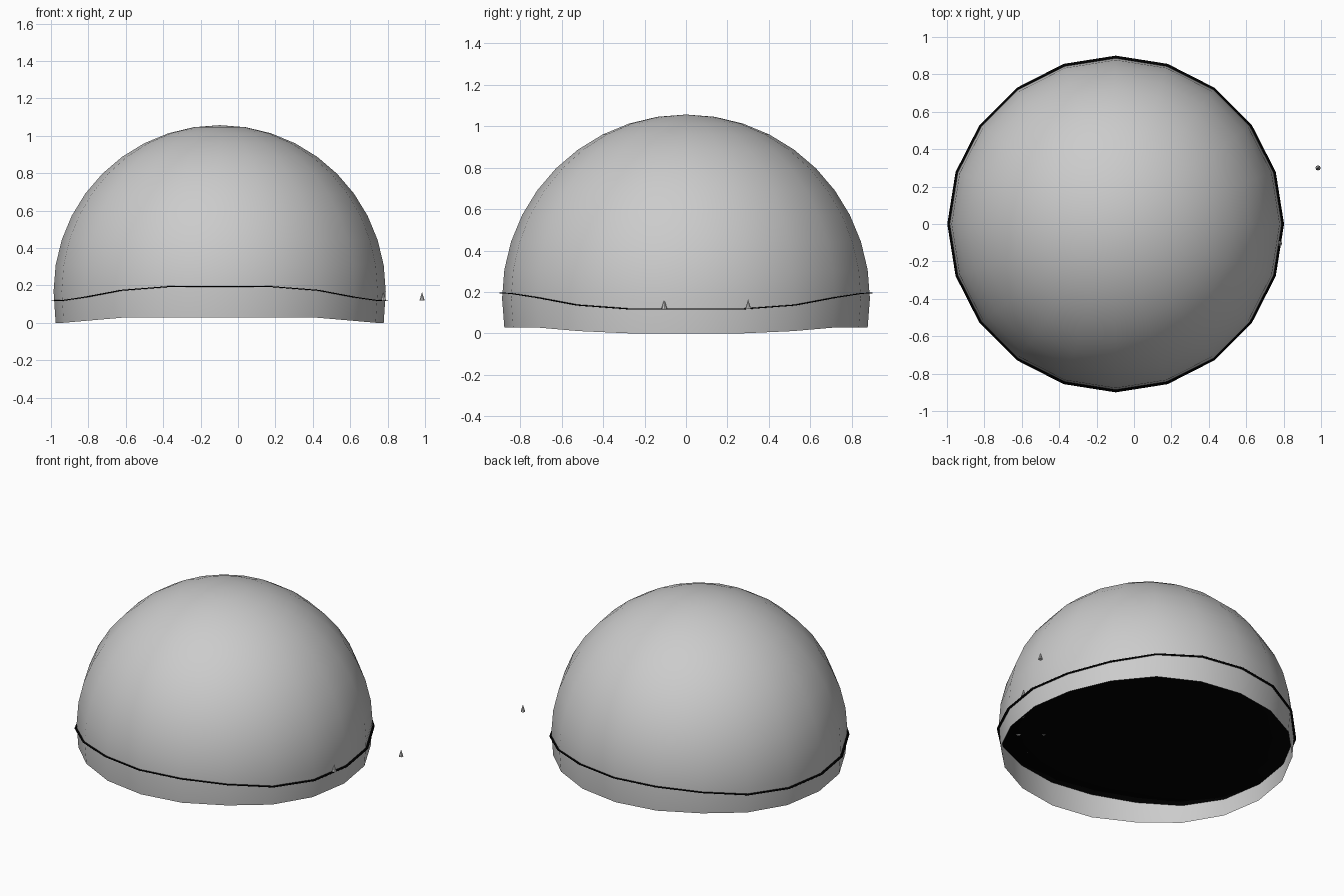
import bpy, bmesh, random
from math import sin, cos, radians, pi, hypot

if "Cube" in bpy.data.objects:
    bpy.data.objects.remove(bpy.data.objects["Cube"])

CX, R, CZ, SEG = -0.098, 0.888, 0.169, 20
RIM = [(0, 0.196), (0.28, 0.194), (0.52, 0.176), (0.72, 0.138), (0.85, 0.118), (1, 0.117)]
SKIRT = [(0, 0.028), (0.52, 0.028), (0.84, 0.0), (1, 0.0)]


def interp(d, table):
    d = abs(d)
    for (a, za), (b, zb) in zip(table, table[1:]):
        if d <= b:
            return za + (zb - za) * (d - a) / (b - a)
    return table[-1][1]


def ground(x, y):
    """Saddle: low towards left and right, high towards front and back."""
    r = max(hypot(x, y), 1e-6)
    return 0.157 + (interp(0.9 * x / r, RIM) - 0.157) * min(r / 0.9, 1) ** 2


def make_object(name, bm, mat=None):
    mesh = bpy.data.meshes.new(name)
    bm.to_mesh(mesh)
    bm.free()
    obj = bpy.data.objects.new(name, mesh)
    bpy.context.collection.objects.link(obj)
    if mat:
        mesh.materials.append(mat)
    return obj


def circle_points(r):
    return [(r * cos(2 * pi * i / SEG), r * sin(2 * pi * i / SEG)) for i in range(SEG)]


def skin(bm, rings, tip):
    """Join closed rings with quads and close the last one with a fan."""
    for lo, hi in zip(rings, rings[1:]):
        for i in range(SEG):
            j = (i + 1) % SEG
            bm.faces.new((lo[i], lo[j], hi[j], hi[i]))
    top = bm.verts.new(tip)
    for i in range(SEG):
        bm.faces.new((rings[-1][i], rings[-1][(i + 1) % SEG], top))
    for f in bm.faces:
        f.smooth = True


# Dome: 20-sided hemisphere shell with a skirt that sags towards the left and right
bm = bmesh.new()
rings = []
for k in range(-1, 10):
    e = radians(9 * k)
    rings.append([bm.verts.new((CX + x, y, interp(x, SKIRT) if k < 0 else CZ + R * sin(e)))
                  for x, y in circle_points(R * cos(e))])
skin(bm, rings, (CX, 0, CZ + R))
make_object("dome", bm)

# Ground disc: thin black saddle-shaped sheet, its edge pokes out of the dome
black = bpy.data.materials.new("black")
black.diffuse_color = (0, 0, 0, 1)
black.use_nodes = True
black.node_tree.nodes["Principled BSDF"].inputs["Base Color"].default_value = black.diffuse_color
bm = bmesh.new()
rings = [[bm.verts.new((CX + x, y, ground(x, y))) for x, y in circle_points(r)]
         for r in (0.9, 0.72, 0.54, 0.36, 0.18)]
skin(bm, rings, (CX, 0, ground(0, 0)))
disc = make_object("ground_disc", bm, black)
solid = disc.modifiers.new("thickness", 'SOLIDIFY')
solid.thickness, solid.offset = 0.004, 0


# Paths on the ground inside the dome: a ring and a straight crossing strip
def ribbon(name, left, right, closed):
    bm = bmesh.new()
    a, b = [[bm.verts.new((CX + x, y, ground(x, y) + 0.004)) for x, y in side]
            for side in (left, right)]
    for i in range(len(a) - (0 if closed else 1)):
        j = (i + 1) % len(a)
        bm.faces.new((a[i], b[i], b[j], a[j]))
    make_object(name, bm, black)


ribbon("ring_path", circle_points(0.53), circle_points(0.57), True)
xs = [-0.55, -0.28, 0, 0.28, 0.55]
ribbon("straight_path", [(x, 0.07) for x in xs], [(x, -0.07) for x in xs], False)


# Small cone trees: two outside the dome, the rest scattered on the ground within
def tree(name, x, y, z):
    bm = bmesh.new()
    bmesh.ops.create_cone(bm, cap_ends=True, segments=8, radius1=0.014, radius2=0, depth=0.046)
    bmesh.ops.translate(bm, verts=bm.verts, vec=(x, y, z + 0.023))
    make_object(name, bm)


tree("outer_tree_1", 0.984, 0.3, 0.119)
tree("outer_tree_2", 0.778, -0.105, 0.119)
random.seed(4)
for n in range(30):
    a, r = random.uniform(0, 2 * pi), random.uniform(0.6, 0.8)
    x, y = r * cos(a), r * sin(a)
    tree(f"inner_tree_{n + 1}", CX + x, y, ground(x, y))
